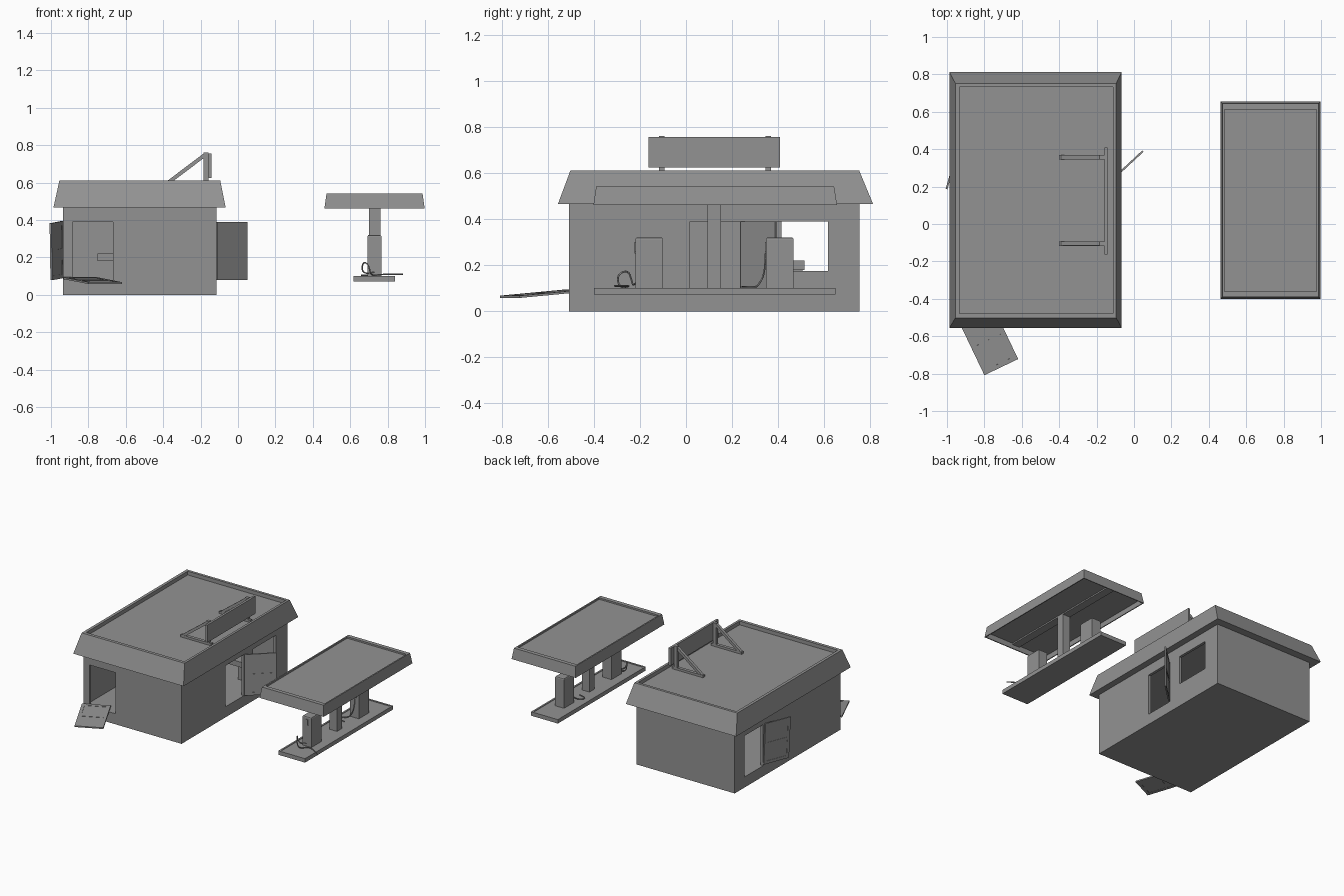
import bpy, bmesh, math
from mathutils import Matrix, Vector

if "Cube" in bpy.data.objects:
    bpy.data.objects.remove(bpy.data.objects["Cube"])

GREY = bpy.data.materials.new("dull_grey")
GREY.diffuse_color = (0.29, 0.29, 0.29, 1)
GREY.use_nodes = True
GREY.node_tree.nodes["Principled BSDF"].inputs["Base Color"].default_value = GREY.diffuse_color


def mesh_object(name, bm):
    bmesh.ops.recalc_face_normals(bm, faces=bm.faces)
    me = bpy.data.meshes.new(name)
    bm.to_mesh(me)
    bm.free()
    me.materials.append(GREY)
    ob = bpy.data.objects.new(name, me)
    bpy.context.collection.objects.link(ob)
    return ob


def add_box(bm, x0, x1, y0, y1, z0, z1):
    m = Matrix.Translation(((x0 + x1) / 2, (y0 + y1) / 2, (z0 + z1) / 2))
    m = m @ Matrix.Diagonal((x1 - x0, y1 - y0, z1 - z0, 1))
    bmesh.ops.create_cube(bm, size=1, matrix=m)


def boxes(name, *dims):
    bm = bmesh.new()
    for d in dims:
        add_box(bm, *d)
    return mesh_object(name, bm)


def tray(name, rings):
    """Loft rectangles (x0, x1, y0, y1, z) and cap both ends."""
    bm = bmesh.new()
    loops = [[bm.verts.new(p) for p in ((a, c, z), (b, c, z), (b, d, z), (a, d, z))]
             for a, b, c, d, z in rings]
    for lo, hi in zip(loops, loops[1:]):
        for i in range(4):
            j = (i + 1) % 4
            bm.faces.new((lo[i], lo[j], hi[j], hi[i]))
    bm.faces.new(loops[0][::-1])
    bm.faces.new(loops[-1])
    return mesh_object(name, bm)


def cut(ob, *dims):
    for d in dims:
        cutter = boxes("opening_cutter", d)
        cutter.hide_render = True
        mod = ob.modifiers.new("opening", 'BOOLEAN')
        mod.operation, mod.solver, mod.object = 'DIFFERENCE', 'EXACT', cutter
        bpy.context.view_layer.objects.active = ob
        bpy.ops.object.modifier_apply(modifier=mod.name)
        bpy.data.objects.remove(cutter)


def door(name, matrix, w=0.215, h=0.31):
    """Thin slab with raised frame rails on both sides, hinged at local x = 0."""
    t, p, f = 0.005, 0.003, 0.022
    parts = [(0, w, -p, p, 0, h)]
    for x0 in (0, w - f):
        parts.append((x0, x0 + f, -t, t, 0, h))
    for z0 in (0, h * 0.45, h - f):
        parts.append((f, w - f, -t, t, z0, z0 + f))
    boxes(name, *parts).matrix_world = matrix


def tube(name, pts, r=0.004):
    cu = bpy.data.curves.new(name, 'CURVE')
    cu.dimensions = '3D'
    cu.bevel_depth, cu.bevel_resolution, cu.resolution_u = r, 1, 4
    cu.use_fill_caps = True
    cu.materials.append(GREY)
    sp = cu.splines.new('NURBS')
    sp.points.add(len(pts) - 1)
    for q, co in zip(sp.points, pts):
        q.co = (*co, 1)
    sp.use_endpoint_u, sp.order_u = True, 3
    bpy.context.collection.objects.link(bpy.data.objects.new(name, cu))


# Hollow shop with three doorways and a window
walls = boxes("shop_walls", (-0.935, -0.115, -0.509, 0.754, 0, 0.475))
cut(walls,
    (-0.915, -0.135, -0.49, 0.733, 0.08, 0.455),
    (-0.885, -0.668, -0.60, -0.45, 0.08, 0.39),
    (-1.00, -0.90, 0.415, 0.635, 0.08, 0.39),
    (-0.16, -0.05, 0.018, 0.235, 0.08, 0.39),
    (-0.16, -0.05, 0.345, 0.617, 0.175, 0.39))

# Interior counter
boxes("counter", (-0.75, -0.20, 0.42, 0.515, 0.18, 0.22),
      (-0.30, -0.22, 0.43, 0.505, 0.08, 0.18))

# Sloped parapet roof
tray("shop_roof", [(-0.987, -0.066, -0.556, 0.812, 0.466),
                   (-0.955, -0.095, -0.502, 0.752, 0.611),
                   (-0.933, -0.113, -0.478, 0.732, 0.611),
                   (-0.933, -0.113, -0.478, 0.732, 0.583)])

# Doors: two swung open, one fallen
door("right_door", Matrix.Translation((-0.113, 0.24, 0.08))
     @ Matrix.Rotation(math.radians(43), 4, 'Z'), w=0.22)
door("left_door", Matrix.Translation((-0.937, 0.415, 0.09))
     @ Matrix.Rotation(math.radians(254), 4, 'Z')
     @ Matrix.Rotation(math.radians(3), 4, 'Y'), w=0.222, h=0.305)
across = Vector((0.9, 0.43, 0)).normalized()
along = Vector((-0.43, 0.9, 0.085)).normalized()
lie = Matrix((across, along.cross(across), along)).transposed().to_4x4()
lie.translation = (-0.80, -0.808, 0.063)
door("fallen_front_door", lie, w=0.2)

# Rooftop sign board with braced posts
boxes("sign_board", (-0.159, -0.142, -0.162, 0.409, 0.625, 0.757))
for y in (-0.105, 0.357):
    y0, y1 = y - 0.012, y + 0.012
    boxes("sign_post", (-0.185, -0.159, y0, y1, 0.58, 0.761),
          (-0.40, -0.142, y0, y1, 0.581, 0.60))
    a, b = Vector((-0.39, y, 0.588)), Vector((-0.175, y, 0.75))
    brace = boxes("sign_brace", (-0.01, 0.01, -0.011, 0.011, 0, (b - a).length))
    brace.matrix_world = Matrix.Translation(a) @ Matrix.Rotation(
        math.atan2(b.x - a.x, b.z - a.z), 4, 'Y')

# Pump canopy: recessed deck above, hollow below
tray("canopy", [(0.474, 0.986, -0.387, 0.642, 0.495),
                (0.469, 0.991, -0.395, 0.65, 0.461),
                (0.462, 0.998, -0.402, 0.656, 0.461),
                (0.473, 0.987, -0.39, 0.643, 0.541),
                (0.483, 0.977, -0.36, 0.613, 0.541),
                (0.483, 0.977, -0.36, 0.613, 0.529)])
boxes("canopy_beam", (0.70, 0.762, -0.387, 0.642, 0.485, 0.50))
boxes("canopy_column", (0.70, 0.762, 0.094, 0.152, 0.095, 0.49))

# Pump island
tray("pump_island", [(0.617, 0.84, -0.40, 0.648, 0.072),
                     (0.617, 0.84, -0.40, 0.648, 0.102),
                     (0.63, 0.827, -0.387, 0.635, 0.102),
                     (0.63, 0.827, -0.387, 0.635, 0.098)])

# Pumps with rounded top corners and side nozzles
for y in (-0.16, 0.407):
    body = boxes("pump_body", (0.692, 0.767, y - 0.06, y + 0.06, 0.097, 0.321))
    bm = bmesh.new()
    bm.from_mesh(body.data)
    top = [e for e in bm.edges if all(v.co.z > 0.3 for v in e.verts)]
    bmesh.ops.bevel(bm, geom=top, offset=0.009, segments=2, profile=0.5, affect='EDGES')
    bm.to_mesh(body.data)
    bm.free()
    boxes("pump_nozzle", (0.724, 0.738, y - 0.064, y - 0.058, 0.25, 0.30),
          (0.738, 0.745, y - 0.064, y - 0.058, 0.25, 0.26))

# Hoses
tube("front_hose", [(0.735, -0.215, 0.125), (0.69, -0.23, 0.11), (0.66, -0.235, 0.13),
                    (0.67, -0.25, 0.18), (0.70, -0.30, 0.16), (0.71, -0.29, 0.10),
                    (0.76, -0.24, 0.11), (0.83, -0.27, 0.110), (0.88, -0.31, 0.11)])
tube("rear_hose", [(0.735, 0.352, 0.30), (0.735, 0.345, 0.27), (0.73, 0.342, 0.16),
                   (0.71, 0.31, 0.106), (0.66, 0.29, 0.106), (0.66, 0.25, 0.106),
                   (0.72, 0.24, 0.106)])
